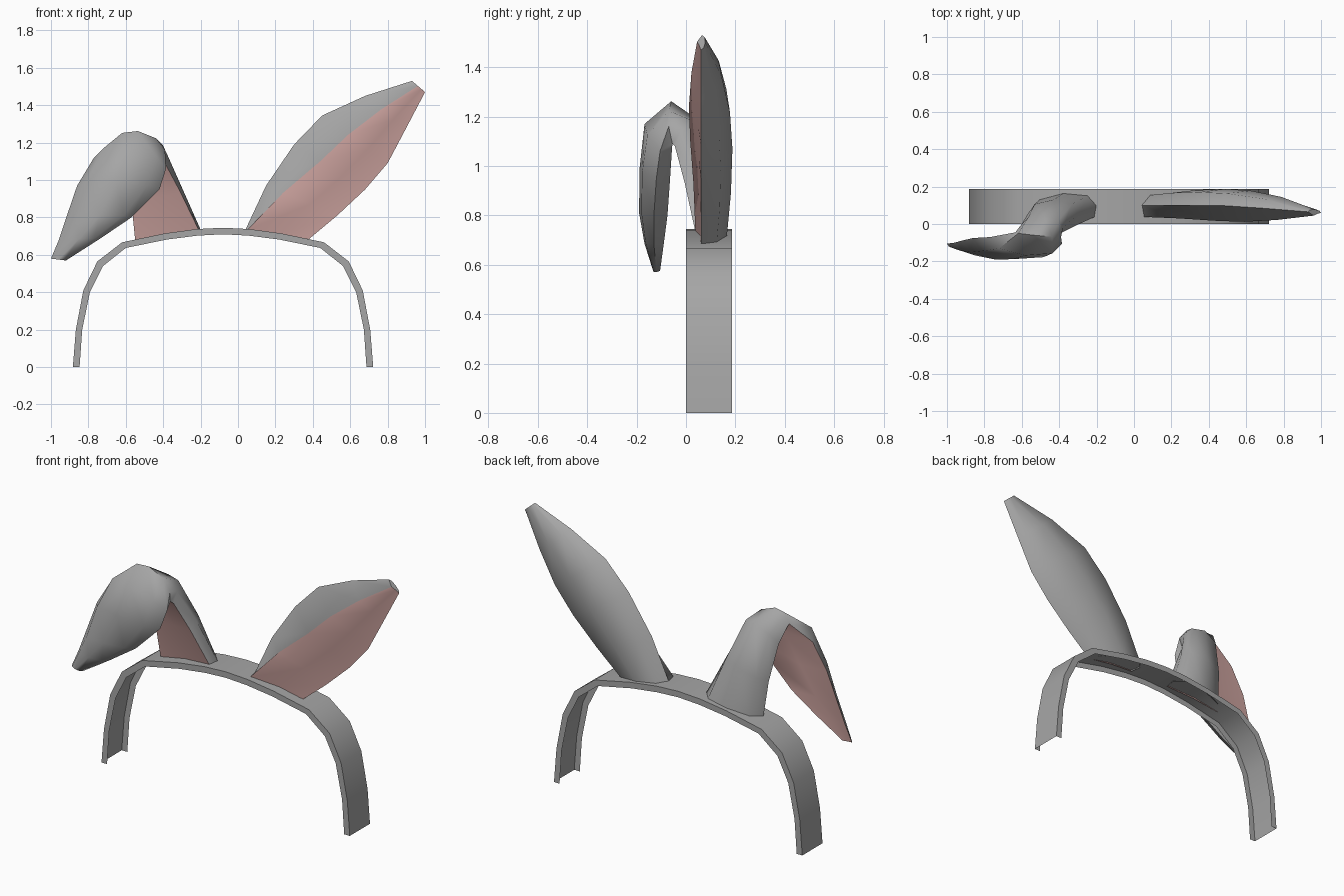
import bpy, bmesh, math
from mathutils import Vector as V

if "Cube" in bpy.data.objects:
    bpy.data.objects.remove(bpy.data.objects["Cube"])


def material(name, rgb):
    m = bpy.data.materials.new(name)
    m.diffuse_color = (*rgb, 1)
    m.use_nodes = True
    m.node_tree.nodes["Principled BSDF"].inputs["Base Color"].default_value = m.diffuse_color
    return m


GREY = material("grey_fabric", (0.38, 0.38, 0.38))
PINK = material("pink_lining", (0.58, 0.35, 0.33))


def finish(bm, name, mats, angle):
    bmesh.ops.recalc_face_normals(bm, faces=bm.faces)
    me = bpy.data.meshes.new(name)
    bm.to_mesh(me)
    bm.free()
    for m in mats:
        me.materials.append(m)
    ob = bpy.data.objects.new(name, me)
    bpy.context.collection.objects.link(ob)
    bpy.ops.object.select_all(action='DESELECT')
    ob.select_set(True)
    bpy.context.view_layer.objects.active = ob
    bpy.ops.object.shade_smooth_by_angle(angle=math.radians(angle))


# Headband: an open channel with an outer wall and two flat rims
def arch(half):
    cx = -0.08
    return [(cx - x, z) for x, z in half] + [(cx + x, z) for x, z in half[-2::-1]]


outer = arch([(.803, 0), (.787, .2), (.747, .41), (.672, .565), (.54, .667),
              (.31, .715), (.14, .738), (0, .745)])
inner = arch([(.767, 0), (.753, .2), (.712, .40), (.642, .54), (.52, .637),
              (.30, .682), (.135, .703), (0, .71)])
bm = bmesh.new()
rows = [[bm.verts.new((x, y, z)) for x, z in prof]
        for prof, y in ((inner, 0), (outer, 0), (outer, .187), (inner, .187))]
for a, b in zip(rows, rows[1:]):
    for i in range(len(a) - 1):
        bm.faces.new((a[i], a[i + 1], b[i + 1], b[i]))
finish(bm, "headband", [GREY], 40)


# Ear: loft of sections given by folded edge P, plain edge Q, back B and lip F
def ear(name, sections):
    bm = bmesh.new()
    rings = []
    for p, q, b, f in sections:
        p, q, b, f = V(p), V(q), V(b), V(f)
        m = (p + q) / 2
        pts = [q, m + .74 * (q - m) + .7 * (b - m), b,
               m + .74 * (p - m) + .7 * (b - m), p, f,
               (f + q) / 2 + .12 * (b - m)]
        rings.append([bm.verts.new(c) for c in pts])
    n = len(rings[0])
    for a, b in zip(rings, rings[1:]):
        for i in range(n):
            j = (i + 1) % n
            face = bm.faces.new((a[i], a[j], b[j], b[i]))
            face.material_index = 1 if i >= 5 else 0
    bm.faces.new(rings[-1])
    finish(bm, name, [GREY, PINK], 50)


# Upright ear: edge positions in the front view plus depths and lip fraction
stations = [  # left x, z, right x, z, back y, lip y, lip fraction
    (.04, .735, .38, .685, .165, .038, .03),
    (.15, .97, .53, .81, .182, .03, .24),
    (.30, 1.19, .68, .95, .188, .017, .37),
    (.45, 1.345, .80, 1.09, .178, .012, .40),
    (.68, 1.45, .895, 1.27, .145, .022, .40),
    (.93, 1.53, 1.0, 1.47, .078, .045, .45)]
upright = []
for lx, lz, rx, rz, by, fy, t in stations:
    p, q = V((lx, .10 if lx < .6 else (.085 if lx < .9 else .065), lz)), V((rx, .06, rz))
    f = p.lerp(q, t)
    mid = (p + q) / 2
    upright.append((p, q, (mid.x, by, mid.z), (f.x, fy, f.z)))
ear("upright_ear", upright)

# Folded ear: rises, bends forward and droops to the side
ear("folded_ear", [
    ((-.20, .10, .735), (-.55, .07, .68), (-.375, .165, .708), (-.21, .038, .733)),
    ((-.30, .05, .96), (-.57, .05, .88), (-.43, .13, .95), (-.305, -.005, .93)),
    ((-.38, -.02, 1.14), (-.60, 0, 1.09), (-.48, .045, 1.19), (-.385, -.045, 1.08)),
    ((-.39, -.07, 1.16), (-.635, -.045, 1.20), (-.535, -.06, 1.262), (-.40, -.055, 1.09)),
    ((-.385, -.105, 1.06), (-.77, -.07, 1.12), (-.58, -.168, 1.17), (-.44, -.058, 1.05)),
    ((-.42, -.12, .95), (-.86, -.075, .97), (-.65, -.188, .99), (-.50, -.065, .94)),
    ((-.57, -.13, .80), (-.925, -.09, .78), (-.74, -.19, .81), (-.63, -.075, .80)),
    ((-.74, -.13, .685), (-.96, -.10, .675), (-.85, -.168, .685), (-.78, -.09, .685)),
    ((-.92, -.12, .57), (-1.0, -.105, .58), (-.96, -.132, .575), (-.94, -.105, .575))])
